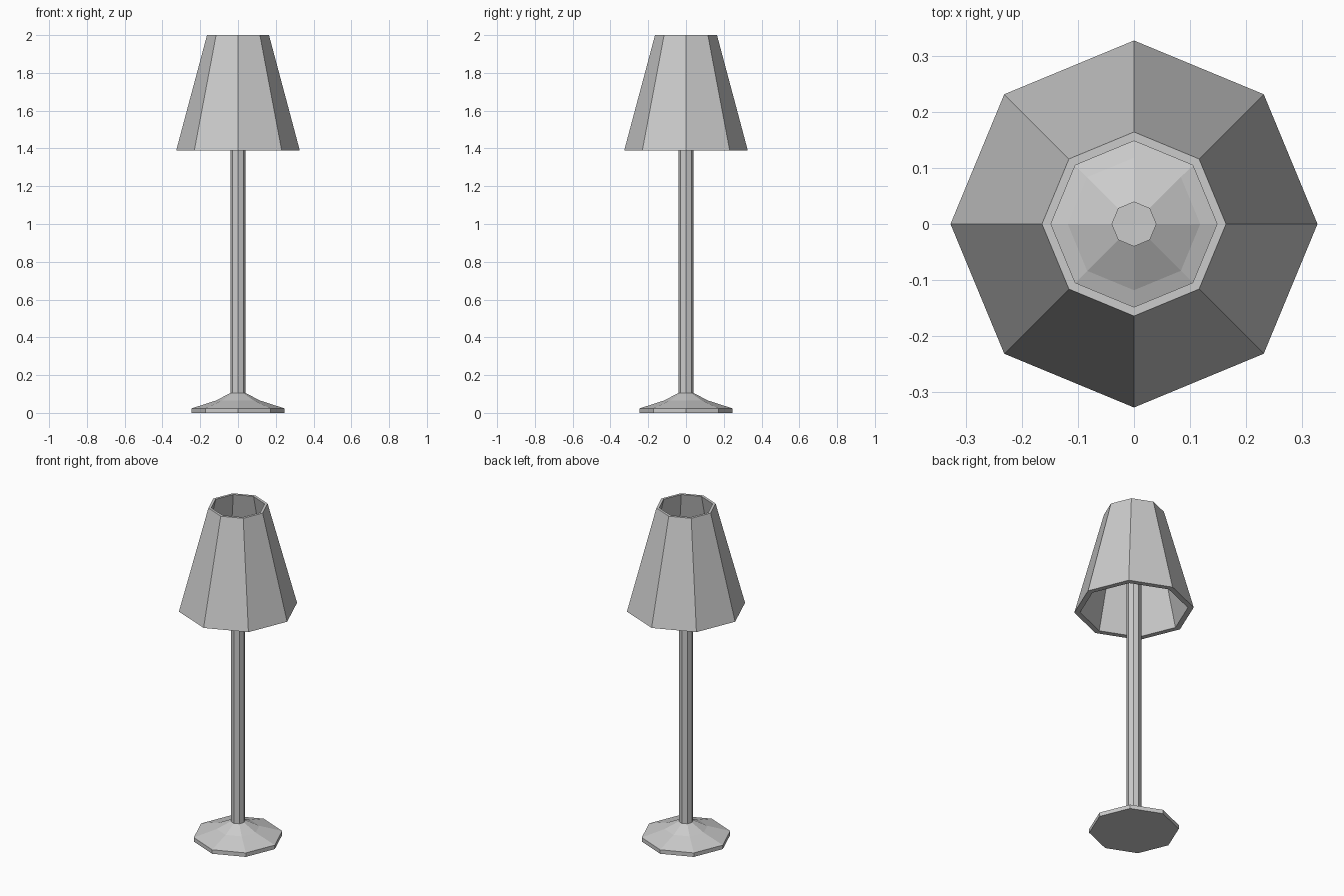
import bpy, bmesh
from math import cos, sin, pi

if "Cube" in bpy.data.objects:
    bpy.data.objects.remove(bpy.data.objects["Cube"])

SIDES = 8

def lathe(name, profile, closed=False):
    """Spin an (r, z) profile into an eight-sided flat-shaded part."""
    bm = bmesh.new()
    rings = [[bm.verts.new((r * cos(2 * pi * i / SIDES), r * sin(2 * pi * i / SIDES), z))
              for i in range(SIDES)] for r, z in profile]
    pairs = list(zip(rings, rings[1:]))
    if closed:
        pairs.append((rings[-1], rings[0]))
    for a, b in pairs:
        for i in range(SIDES):
            j = (i + 1) % SIDES
            bm.faces.new((a[i], a[j], b[j], b[i]))
    if not closed:
        bm.faces.new(rings[0][::-1])
        bm.faces.new(rings[-1])
    bmesh.ops.recalc_face_normals(bm, faces=bm.faces)
    mesh = bpy.data.meshes.new(name)
    bm.to_mesh(mesh)
    bm.free()
    obj = bpy.data.objects.new(name, mesh)
    bpy.context.collection.objects.link(obj)
    return obj

# Foot and pole as one continuous turned body
lathe("stand", [(0.245, 0), (0.245, 0.024), (0.118, 0.065), (0.04, 0.105), (0.04, 1.7)])

# Hollow tapered shade, open at both ends
lathe("shade", [(0.327, 1.39), (0.164, 2.0), (0.148, 2.0), (0.295, 1.39)], closed=True)
